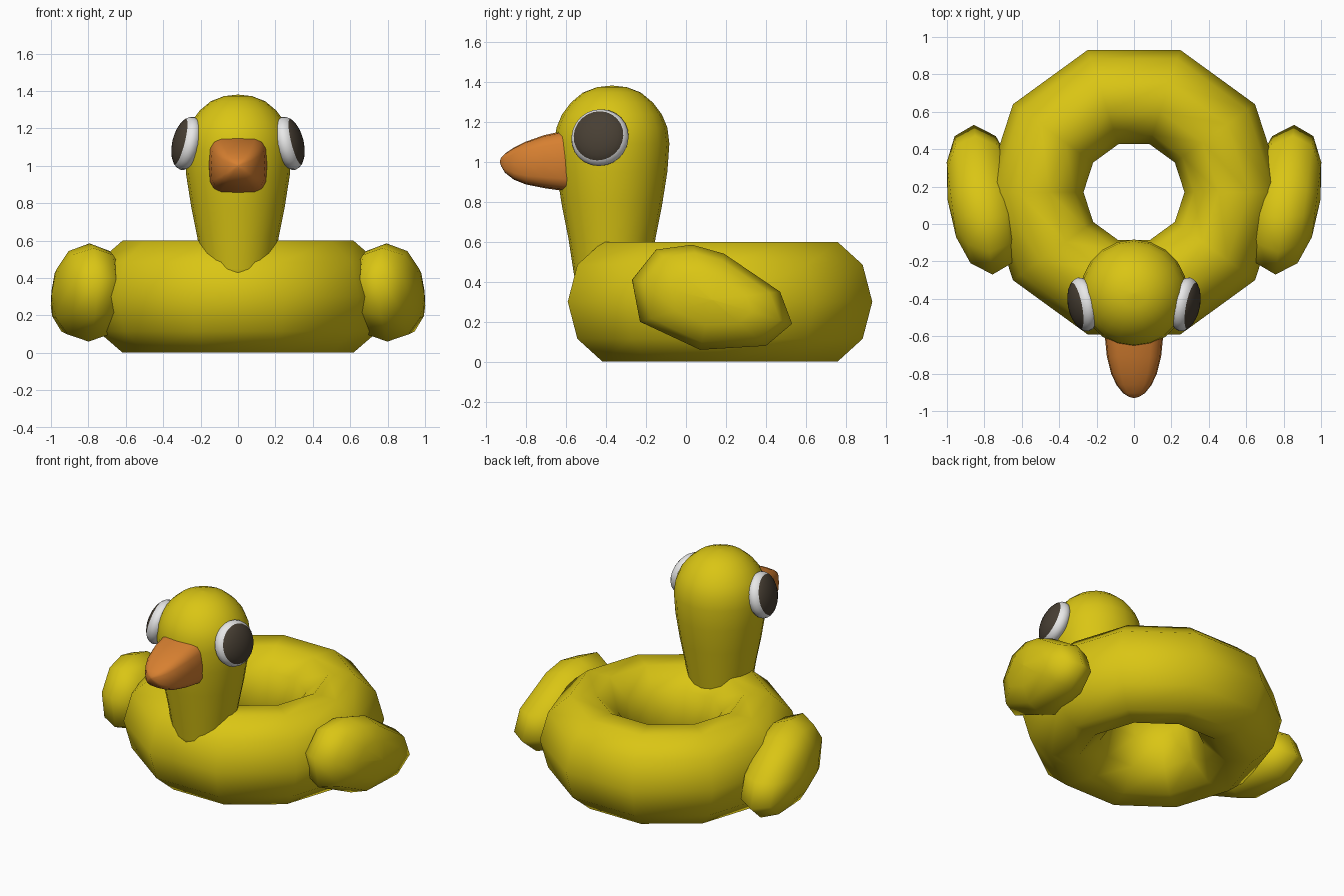
import bpy, bmesh, math
from mathutils import Vector, Matrix

if "Cube" in bpy.data.objects:
    bpy.data.objects.remove(bpy.data.objects["Cube"])


def material(name, rgb):
    m = bpy.data.materials.new(name)
    m.diffuse_color = (*rgb, 1)
    m.use_nodes = True
    m.node_tree.nodes["Principled BSDF"].inputs["Base Color"].default_value = m.diffuse_color
    return m


YELLOW = material("yellow", (0.70, 0.56, 0.007))
ORANGE = material("orange", (0.68, 0.215, 0.03))
WHITE = material("white", (0.8, 0.8, 0.8))
DARK = material("dark brown", (0.065, 0.05, 0.034))


def finish(name, bm, mats):
    bmesh.ops.remove_doubles(bm, verts=bm.verts[:], dist=1e-5)
    bmesh.ops.recalc_face_normals(bm, faces=bm.faces[:])
    for f in bm.faces:
        f.smooth = True
    me = bpy.data.meshes.new(name)
    bm.to_mesh(me)
    bm.free()
    for m in mats:
        me.materials.append(m)
    ob = bpy.data.objects.new(name, me)
    bpy.context.collection.objects.link(ob)
    return ob


def loft(name, rings, mat, closed=False):
    """Skin a list of equal-length point rings; cap the ends unless closed."""
    bm = bmesh.new()
    vs = [[bm.verts.new(p) for p in r] for r in rings]
    n = len(vs[0])
    for i in range(len(vs) if closed else len(vs) - 1):
        a, b = vs[i], vs[(i + 1) % len(vs)]
        for j in range(n):
            k = (j + 1) % n
            bm.faces.new((a[j], a[k], b[k], b[j]))
    if not closed:
        bm.faces.new(vs[0])
        bm.faces.new(vs[-1])
    return finish(name, bm, [mat])


def circle(r, z, n, cy):
    return [(r * math.cos(2 * math.pi * i / n), cy + r * math.sin(2 * math.pi * i / n), z)
            for i in range(n)]


# swim ring: ten segments around, ten-sided section
section = [2 * math.pi * i / 10 for i in range(10)]
loft("swim_ring", [circle(0.535 + 0.265 * math.cos(a), 0.30 + 0.315 * math.sin(a), 10, 0.17)
                   for a in section], YELLOW, closed=True)

# neck and head: one turned profile (radius, height)
profile = [(0.17, 0.34), (0.192, 0.45), (0.218, 0.62), (0.25, 0.78), (0.277, 0.95),
           (0.287, 1.09), (0.277, 1.17), (0.25, 1.235), (0.205, 1.295), (0.145, 1.345),
           (0.075, 1.372), (0.004, 1.38)]
loft("neck_and_head", [circle(r, z, 20, -0.37) for r, z in profile], YELLOW)


# beak: rounded-square sections tapering forward (y, half width, bottom, top)
def beak_ring(y, w, z0, z1, n=16, e=0.55):
    pts = []
    for i in range(n):
        a = 2 * math.pi * i / n
        c, s = math.cos(a), math.sin(a)
        pts.append((w * math.copysign(abs(c) ** e, c), y,
                    (z0 + z1) / 2 + (z1 - z0) / 2 * math.copysign(abs(s) ** e, s)))
    return pts


loft("beak", [beak_ring(*r) for r in [
    (-0.52, 0.163, 0.84, 1.175), (-0.62, 0.154, 0.855, 1.152), (-0.71, 0.145, 0.868, 1.132),
    (-0.80, 0.122, 0.886, 1.10), (-0.86, 0.094, 0.91, 1.07), (-0.905, 0.058, 0.945, 1.04),
    (-0.925, 0.025, 0.98, 1.018), (-0.93, 0.003, 0.998, 1.003)]], ORANGE)

# wing side outline (y, z) and layers (outline scale, offset from the middle plane)
outline = [(-0.27, 0.41), (-0.15, 0.56), (0.03, 0.585), (0.19, 0.54), (0.47, 0.35),
           (0.53, 0.19), (0.40, 0.08), (0.07, 0.06), (-0.23, 0.20)]
half = [(0.02, 0.19), (0.5, 0.17), (0.85, 0.11)]
layers = half + [(1, 0)] + [(s, -d) for s, d in reversed(half)]

for side, sx in (("right", 1), ("left", -1)):
    rings = []
    for s, d in layers:
        ring = []
        for y, z in outline:
            y, z = 0.13 + (y - 0.13) * s, 0.31 + (z - 0.31) * s
            ring.append((sx * (0.79 + 0.125 * y + d), y, z))
        rings.append(ring)
    loft(side + "_wing", rings, YELLOW)

    # eye: flattened ball, outer cap coloured dark
    bm = bmesh.new()
    bmesh.ops.create_uvsphere(bm, u_segments=24, v_segments=12, radius=1)
    for f in bm.faces:
        f.material_index = 1 if f.calc_center_median().z > 0.5 else 0
    axis = Vector((sx, -0.2, 0.25)).normalized()
    bm.transform(Matrix.Translation((sx * 0.272, -0.43, 1.12))
                 @ axis.to_track_quat('Z', 'Y').to_matrix().to_4x4()
                 @ Matrix.Diagonal((0.146, 0.146, 0.076, 1)))
    finish(side + "_eye", bm, [WHITE, DARK])
